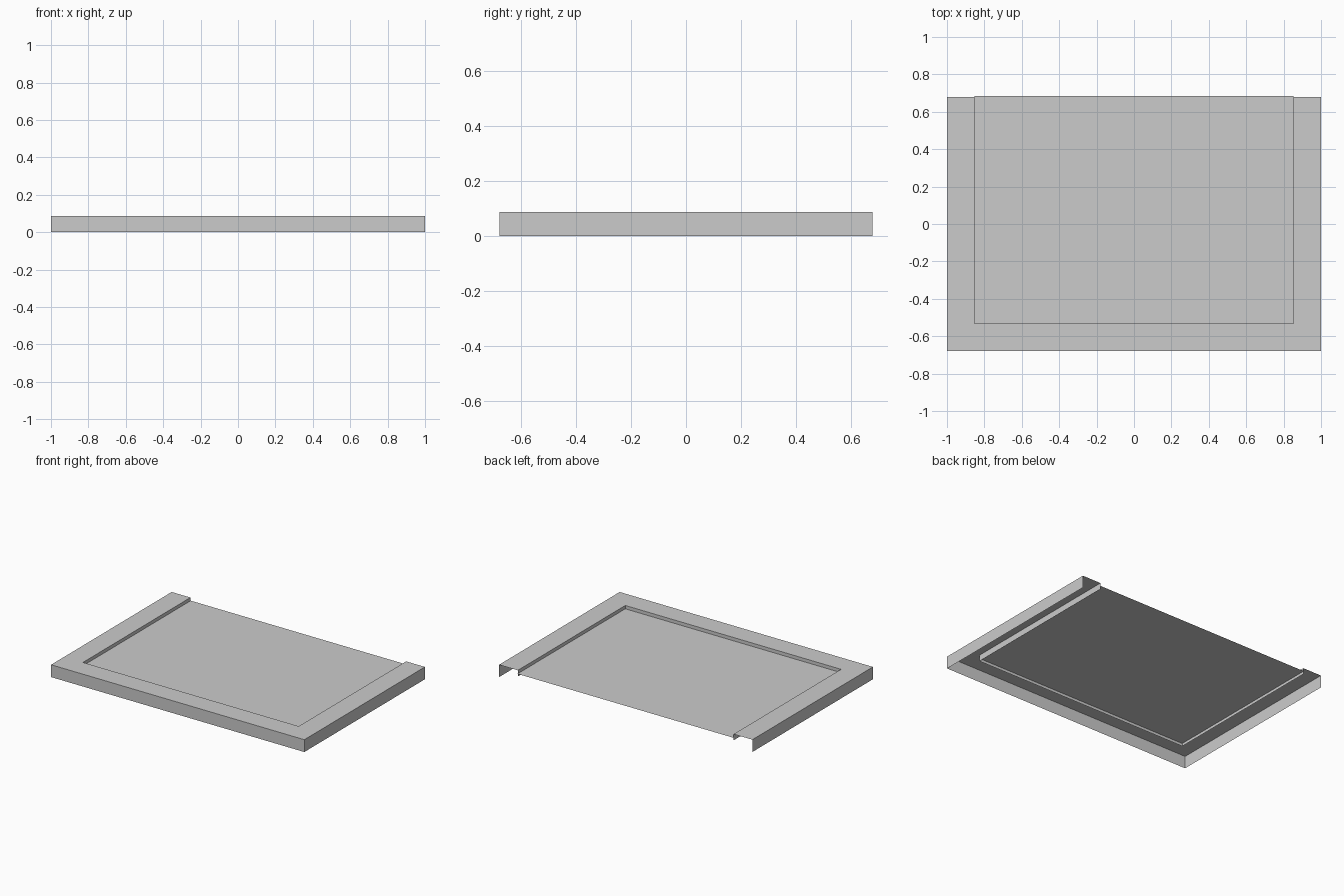
import bpy

cube = bpy.data.objects.get("Cube")
if cube:
    bpy.data.objects.remove(cube, do_unlink=True)

HALF_X, HALF_Y, HEIGHT = 1.0, 0.68, 0.088
RIM, LIP_Z, FLOOR_Z = 0.148, 0.044, 0.064

grey = bpy.data.materials.new("plain grey")
grey.use_nodes = True
colour = (0.6, 0.6, 0.6, 1)
grey.diffuse_color = colour
grey.node_tree.nodes["Principled BSDF"].inputs["Base Color"].default_value = colour


def add_part(name, verts, faces):
    mesh = bpy.data.meshes.new(name)
    mesh.from_pydata(verts, [], faces)
    mesh.materials.append(grey)
    obj = bpy.data.objects.new(name, mesh)
    bpy.context.collection.objects.link(obj)
    return obj


def u_path(inset, z):
    """Three-sided path, open at the back, pulled in by an inset."""
    x, front = HALF_X - inset, -HALF_Y + inset
    return [(-x, HALF_Y, z), (-x, front, z), (x, front, z), (x, HALF_Y, z)]


# Rim: outer wall, flat top and hanging inner lip, swept round three sides
profile = [(0, 0), (0, HEIGHT), (RIM, HEIGHT), (RIM, FLOOR_Z), (RIM, LIP_Z)]
verts = [p for inset, z in profile for p in u_path(inset, z)]
faces = []
for row in range(len(profile) - 1):
    for i in range(3):
        a = row * 4 + i
        faces.append((a, a + 1, a + 5, a + 4))
add_part("tray_rim", verts, faces)

# Recessed floor panel, reaching just past the open back
x, front, back = HALF_X - RIM, -HALF_Y + RIM, HALF_Y + 0.004
add_part("tray_floor",
         [(-x, front, FLOOR_Z), (x, front, FLOOR_Z),
          (x, back, FLOOR_Z), (-x, back, FLOOR_Z)],
         [(0, 1, 2, 3)])
